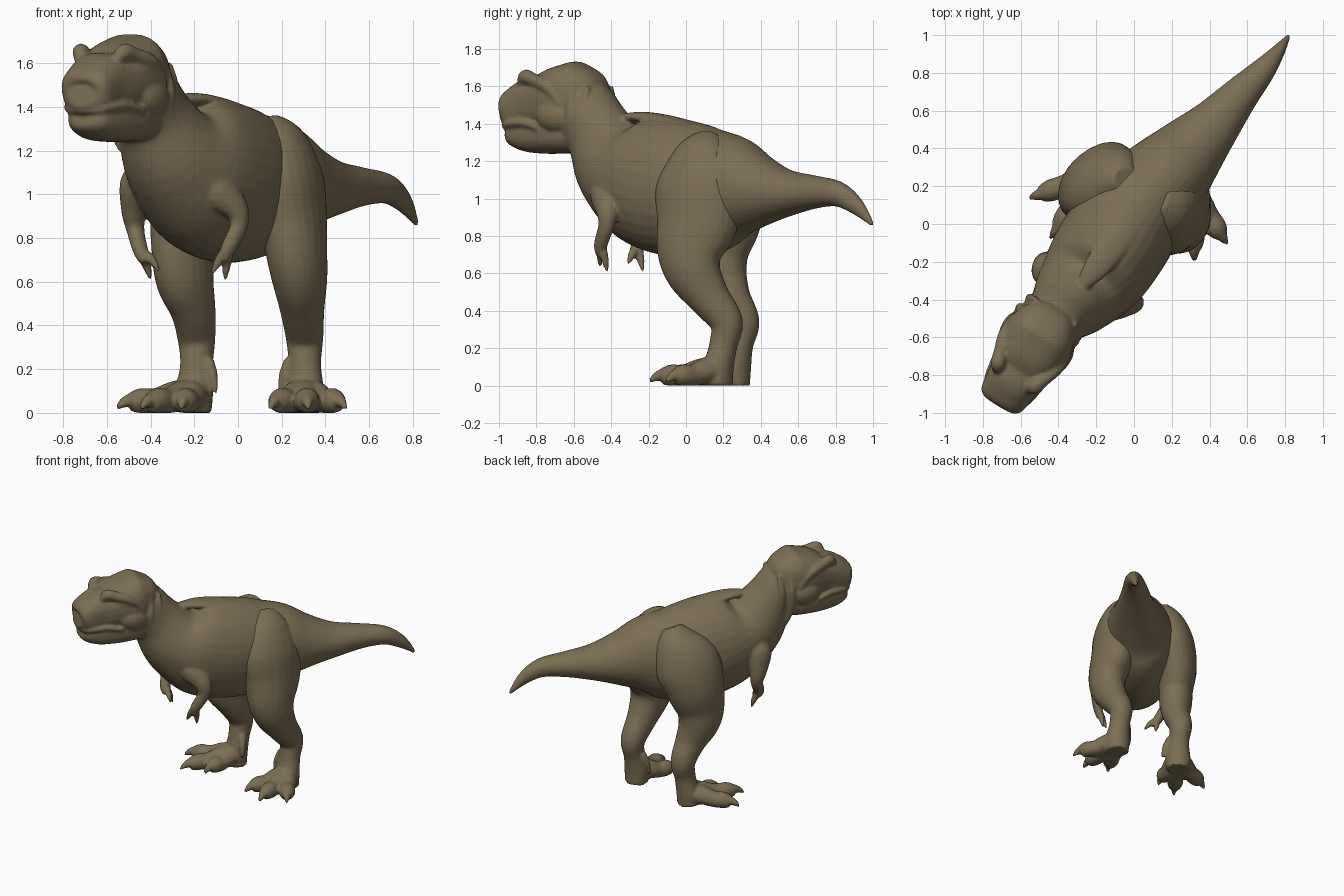
import bpy, bmesh, math
from mathutils import Vector

skin = bpy.data.materials.new("olive_brown_skin")
skin.diffuse_color = (0.20, 0.155, 0.088, 1)


def spline(p, i, t):
    """Catmull-Rom value between p[i] and p[i + 1]."""
    a, b = p[max(i - 1, 0)], p[i]
    c, d = p[i + 1], p[min(i + 2, len(p) - 1)]
    return [0.5 * (2 * q + (r - o) * t + (2 * o - 5 * q + 4 * r - s) * t * t
                   + (3 * q - o - 3 * r + s) * t ** 3) for o, q, r, s in zip(a, b, c, d)]


def loft(name, rings, side=(1, 0, 0), sides=24, steps=5, power=1.0):
    """Skin elliptical rings (x, y, z, half width, half depth) along a path."""
    pts = [spline(rings, i, k / steps) for i in range(len(rings) - 1) for k in range(steps)]
    pts.append(list(rings[-1]))
    bm, loops = bmesh.new(), []
    for i, (x, y, z, a, b) in enumerate(pts):
        tan = Vector(pts[min(i + 1, len(pts) - 1)][:3]) - Vector(pts[max(i - 1, 0)][:3])
        tan.normalize()
        s = Vector(side)
        s = (s - tan * s.dot(tan)).normalized()
        u = tan.cross(s)
        a, b, loop = max(a, 0.002), max(b, 0.002), []
        for k in range(sides):
            w = 2 * math.pi * k / sides
            c, n = math.cos(w), math.sin(w)
            v = Vector((x, y, z)) + s * a * math.copysign(abs(c) ** power, c) \
                + u * b * math.copysign(abs(n) ** power, n)
            v.z = max(v.z, 0)
            loop.append(bm.verts.new(v))
        loops.append(loop)
    for p, q in zip(loops, loops[1:]):
        for k in range(sides):
            m = (k + 1) % sides
            bm.faces.new((p[k], p[m], q[m], q[k]))
    bm.faces.new(loops[0][::-1])
    bm.faces.new(loops[-1])
    bmesh.ops.recalc_face_normals(bm, faces=bm.faces)
    me = bpy.data.meshes.new(name)
    bm.to_mesh(me)
    bm.free()
    me.materials.append(skin)
    ob = bpy.data.objects.new(name, me)
    bpy.context.collection.objects.link(ob)
    return ob


def fuse(name, parts, iterations):
    """Merge overlapping lofts into one softly blended skin."""
    bpy.ops.object.select_all(action='DESELECT')
    for p in parts:
        p.select_set(True)
    ob = parts[0]
    bpy.context.view_layer.objects.active = ob
    bpy.ops.object.join()
    ob.name = name
    remesh = ob.modifiers.new("blend", 'REMESH')
    remesh.mode, remesh.voxel_size = 'VOXEL', 0.01
    soft = ob.modifiers.new("soften", 'SMOOTH')
    soft.factor, soft.iterations = 0.5, iterations
    for m in ("blend", "soften"):
        bpy.ops.object.modifier_apply(modifier=m)
    bpy.ops.object.shade_smooth_by_angle(angle=math.radians(50))


ACROSS = (0.8, -0.6, 0)

# Tail, torso and neck in one sweep
torso = [loft("body", [
    (0.82, 0.998, 0.86, 0.01, 0.012),
    (0.76, 0.91, 0.96, 0.038, 0.047),
    (0.68, 0.81, 1.025, 0.068, 0.068),
    (0.56, 0.68, 1.035, 0.10, 0.09),
    (0.43, 0.53, 1.03, 0.14, 0.13),
    (0.30, 0.39, 1.04, 0.19, 0.20),
    (0.18, 0.26, 1.055, 0.235, 0.285),
    (0.05, 0.12, 1.045, 0.265, 0.345),
    (-0.08, -0.06, 1.06, 0.29, 0.37),
    (-0.20, -0.24, 1.11, 0.28, 0.345),
    (-0.30, -0.365, 1.19, 0.235, 0.255),
    (-0.385, -0.46, 1.345, 0.18, 0.19),
    (-0.46, -0.55, 1.47, 0.175, 0.185),
    (-0.51, -0.62, 1.53, 0.13, 0.15)], ACROSS, 32)]
# Low ridge along the back and a keeled breast
torso.append(loft("back_ridge", [
    (0.16, 0.24, 1.32, 0.02, 0.02), (0.04, 0.10, 1.36, 0.07, 0.03),
    (-0.08, -0.07, 1.41, 0.08, 0.03), (-0.20, -0.23, 1.435, 0.07, 0.03),
    (-0.30, -0.36, 1.43, 0.02, 0.02)], ACROSS, 14))
torso.append(loft("breast", [
    (-0.37, -0.45, 1.19, 0.06, 0.05), (-0.34, -0.42, 1.08, 0.15, 0.08),
    (-0.29, -0.36, 0.97, 0.13, 0.09), (-0.22, -0.26, 0.87, 0.04, 0.04)], ACROSS, 16))


# Head parts use forward, sideways and height coordinates
def head(f, s, z):
    return (-0.50 - 0.52 * f + 0.85 * s, -0.60 - 0.85 * f - 0.52 * s, z)


HEAD_SIDE = (0.85, -0.52, 0)
torso.append(loft("skull", [head(f, 0, z) + (a, b) for f, z, a, b in (
    (-0.14, 1.50, 0.11, 0.12), (-0.08, 1.52, 0.165, 0.175), (0, 1.525, 0.19, 0.21),
    (0.09, 1.53, 0.185, 0.175), (0.18, 1.51, 0.165, 0.145), (0.26, 1.50, 0.145, 0.145),
    (0.33, 1.48, 0.135, 0.125), (0.38, 1.46, 0.125, 0.105), (0.41, 1.45, 0.095, 0.075),
    (0.42, 1.45, 0.05, 0.04))], HEAD_SIDE, 28, power=0.78))
torso.append(loft("lower_jaw", [head(f, 0, z) + (a, b) for f, z, a, b in (
    (-0.14, 1.40, 0.11, 0.12), (-0.04, 1.38, 0.155, 0.135), (0.08, 1.36, 0.165, 0.12),
    (0.18, 1.35, 0.15, 0.11), (0.28, 1.35, 0.13, 0.10), (0.36, 1.355, 0.105, 0.075),
    (0.39, 1.36, 0.07, 0.045))], HEAD_SIDE, power=0.75))
for m, word in ((1, "left"), (-1, "right")):
    # Brow ridge rising to a small horn in front of the eye
    torso.append(loft(word + "_brow", [head(f, m * s, z) + (r, r) for f, s, z, r in (
        (0.27, 0.10, 1.60, 0.02), (0.235, 0.115, 1.65, 0.04), (0.17, 0.14, 1.635, 0.035),
        (0.09, 0.165, 1.61, 0.035), (0.02, 0.175, 1.56, 0.025), (-0.02, 0.18, 1.50, 0.015))],
        HEAD_SIDE, 12))
    # Cheek bulge behind the eye
    torso.append(loft(word + "_cheek", [head(f, m * s, z) + (r, r * 1.5) for f, s, z, r in (
        (0.15, 0.14, 1.46, 0.02), (0.08, 0.15, 1.45, 0.05), (0, 0.15, 1.44, 0.055),
        (-0.08, 0.13, 1.43, 0.03))], HEAD_SIDE, 14))
    # Upper lip
    torso.append(loft(word + "_lip", [head(f, m * s, z) + (r, r) for f, s, z, r in (
        (0.40, 0.0, 1.39, 0.024), (0.385, 0.07, 1.39, 0.022), (0.34, 0.115, 1.40, 0.022),
        (0.24, 0.14, 1.405, 0.02), (0.13, 0.16, 1.38, 0.016))], (0, 0, 1), 10))
    # Loose neck folds
    for n, s in enumerate((0.14, 0.12)):
        torso.append(loft(f"{word}_neck_fold_{n}", [
            head(f - 0.07 * n, m * w, z) + (r, r) for f, w, z, r in (
                (-0.09, s, 1.60, 0.015), (-0.08, s + 0.03, 1.48, 0.026),
                (-0.08, s + 0.01, 1.34, 0.026), (-0.11, s - 0.03, 1.20, 0.012))],
            HEAD_SIDE, 10))


# Small arms, each with two clawed fingers
def arm(word, path, tips):
    radii = (0.05, 0.085, 0.058, 0.04, 0.034, 0.024)
    out = [loft(word + "_arm", [p + (r, r * 1.15) for p, r in zip(path, radii)], ACROSS, 16)]
    w = Vector(path[-2])
    for n, tip in enumerate(tips):
        t = Vector(tip)
        mid = w.lerp(t, 0.55) + Vector((0, 0, 0.012))
        out.append(loft(f"{word}_finger_{n}", [
            tuple(w) + (0.024, 0.024), tuple(mid) + (0.023, 0.023), tuple(t) + (0.008, 0.008)],
            ACROSS, 10))
    return out


torso += arm("left", [
    (-0.17, -0.40, 1.14), (-0.11, -0.42, 1.03), (-0.015, -0.42, 0.94),
    (0.005, -0.425, 0.86), (-0.04, -0.455, 0.76), (-0.07, -0.46, 0.70)],
    [(-0.12, -0.46, 0.635), (-0.06, -0.42, 0.605)])
torso += arm("right", [
    (-0.41, -0.24, 1.14), (-0.45, -0.24, 1.05), (-0.475, -0.21, 0.93),
    (-0.47, -0.20, 0.84), (-0.445, -0.26, 0.74), (-0.42, -0.28, 0.69)],
    [(-0.36, -0.31, 0.65), (-0.40, -0.23, 0.61)])
fuse("body", torso, 4)


# Toe with a hooked claw at the tip
def toe(name, start, tip, r):
    a, b = Vector(start), Vector(tip)
    d = b - a
    side = (-d.y, d.x, 0)
    out = []
    for part, rows in (
            ("toe", ((0, 0.10, 1.1), (0.25, 0.08, 1.2), (0.50, 0.055, 1.05), (0.70, 0.055, 1.05),
                     (0.84, 0.045, 0.75))),
            ("claw", ((0.74, 0.06, 0.7), (0.86, 0.055, 0.55), (0.95, 0.04, 0.36),
                      (1.02, 0.018, 0.14)))):
        out.append(loft(name + part, [(a.x + d.x * t, a.y + d.y * t, z, r * k, r * k)
                                      for t, z, k in rows], side, 14))
    return out


# Legs from hip to heel, with a flat instep, three toes and a raised spur
LEGS = {
    "left": ([
        (0.13, 0.13, 1.33, 0.06, 0.07), (0.185, 0.10, 1.23, 0.13, 0.17),
        (0.22, 0.08, 1.06, 0.165, 0.245), (0.25, 0.06, 0.88, 0.15, 0.225),
        (0.27, 0.025, 0.72, 0.135, 0.185), (0.285, 0.045, 0.60, 0.122, 0.15),
        (0.295, 0.125, 0.47, 0.10, 0.112), (0.305, 0.215, 0.34, 0.085, 0.09),
        (0.305, 0.20, 0.22, 0.075, 0.075), (0.305, 0.175, 0.10, 0.09, 0.08),
        (0.305, 0.17, 0.0, 0.085, 0.08)], (0.95, -0.3, 0), (0.305, 0.17), (0.31, -0.05),
        ((0.49, -0.10), (0.32, -0.19), (0.15, -0.12)), (0.24, 0.20), (0.19, 0.17)),
    "right": ([
        (-0.05, 0.24, 1.32, 0.06, 0.07), (-0.10, 0.245, 1.21, 0.13, 0.17),
        (-0.175, 0.23, 1.06, 0.16, 0.235), (-0.23, 0.21, 0.88, 0.15, 0.21),
        (-0.25, 0.18, 0.72, 0.125, 0.175), (-0.24, 0.19, 0.60, 0.12, 0.15),
        (-0.205, 0.24, 0.47, 0.10, 0.11), (-0.19, 0.305, 0.34, 0.085, 0.09),
        (-0.19, 0.285, 0.22, 0.075, 0.075), (-0.20, 0.265, 0.10, 0.09, 0.08),
        (-0.205, 0.26, 0.0, 0.085, 0.08)], ACROSS, (-0.20, 0.26), (-0.37, 0.08),
        ((-0.55, 0.14), (-0.44, -0.07), (-0.26, -0.03)), (-0.14, 0.25), (-0.10, 0.20)),
}
for word, (rings, side, heel, front, tips, spur, spur_tip) in LEGS.items():
    leg = [loft(word + "_leg", rings, side)]
    h, f = Vector(heel), Vector(front)
    across = (h.y - f.y, f.x - h.x, 0)
    leg.append(loft(word + "_instep", [
        tuple(h.lerp(f, t)) + (z, a, z) for t, z, a in (
            (-0.2, 0.03, 0.06), (0.1, 0.075, 0.10), (0.45, 0.06, 0.13), (0.75, 0.035, 0.11))],
        across, 20))
    for part, tip in zip(("outer", "middle", "inner"), tips):
        leg += toe(f"{word}_{part}_", heel, tip, 0.056)
    leg.append(loft(word + "_spur", [
        spur + (0.24, 0.03, 0.03), tuple(Vector(spur).lerp(Vector(spur_tip), 0.55)) + (0.17, 0.027, 0.027),
        spur_tip + (0.09, 0.008, 0.008)], sides=10))
    fuse(word + "_leg", leg, 3)
    # Keep the soles level with the ground
    low = min(v.co.z for v in bpy.context.object.data.vertices)
    for v in bpy.context.object.data.vertices:
        if v.co.z < 0.02:
            v.co.z -= low
